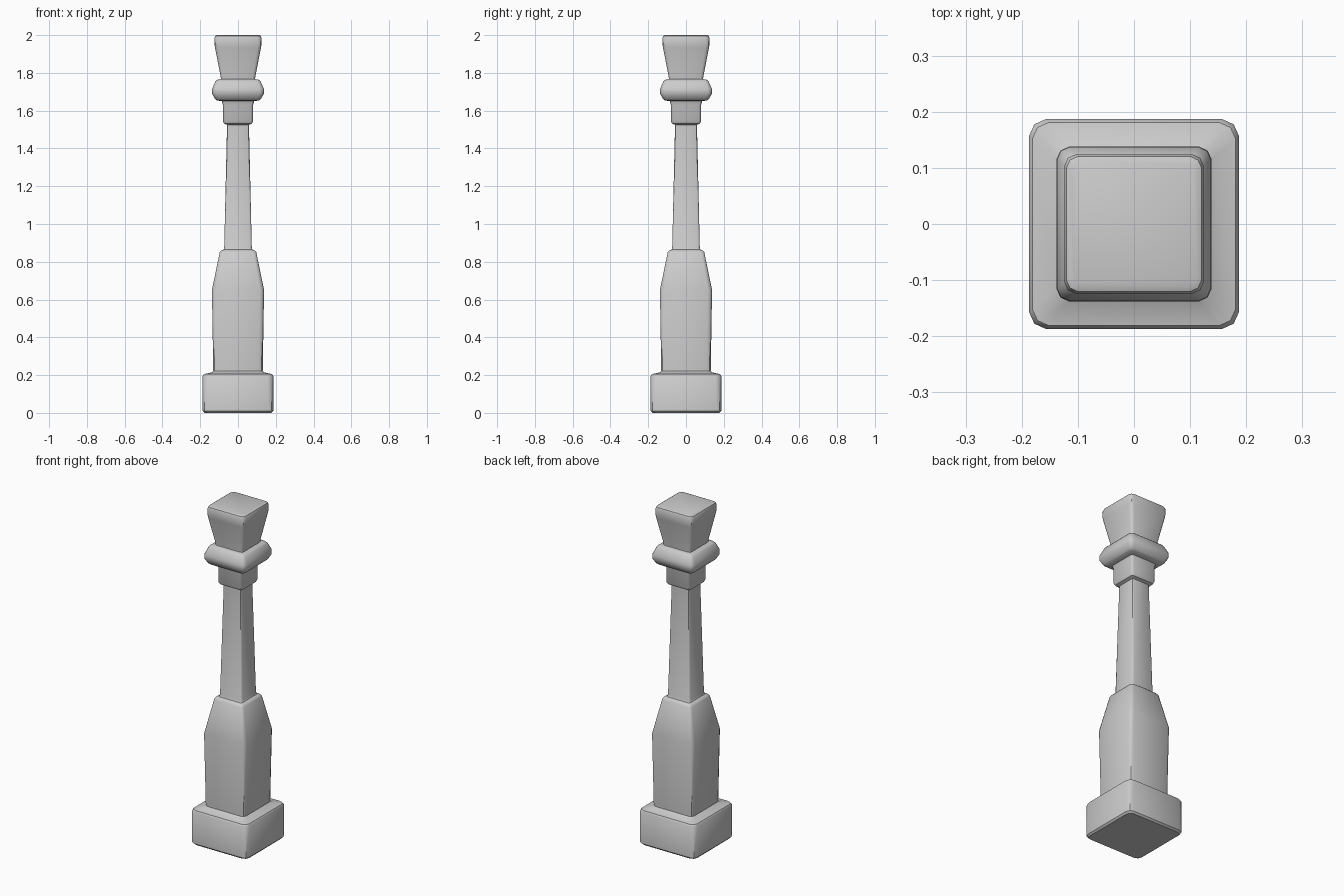
import bpy, bmesh

if "Cube" in bpy.data.objects:
    bpy.data.objects.remove(bpy.data.objects["Cube"])

# Half-width and height of each square ring, bottom to top
PROFILE = [
    # plinth
    (0.178, 0.0), (0.187, 0.01), (0.187, 0.195), (0.181, 0.205), (0.138, 0.215),
    # pedestal block and its tapered shoulder
    (0.131, 0.222), (0.138, 0.65), (0.097, 0.85), (0.091, 0.858), (0.077, 0.864),
    # slender shaft
    (0.073, 0.875), (0.058, 1.525),
    # collar
    (0.074, 1.532), (0.080, 1.545), (0.080, 1.63), (0.086, 1.65),
    # bulging ring
    (0.113, 1.655), (0.122, 1.662), (0.137, 1.69), (0.137, 1.715),
    (0.120, 1.755), (0.112, 1.763), (0.091, 1.767),
    # flared cap
    (0.091, 1.775), (0.122, 1.935), (0.124, 1.95), (0.124, 1.985),
    (0.120, 1.996), (0.112, 2.0),
]

# Corner of the chamfered square section, repeated by quarter turns
CORNER = [(1, 0.84), (0.95, 0.95), (0.84, 1)]


def section(half):
    pts = []
    corner = CORNER
    for _ in range(4):
        pts += [(x * half, y * half) for x, y in corner]
        corner = [(-y, x) for x, y in corner]
    return pts


def loft(name, profile):
    bm = bmesh.new()
    rings = [[bm.verts.new((x, y, z)) for x, y in section(h)] for h, z in profile]
    n = len(rings[0])
    for lo, hi in zip(rings, rings[1:]):
        for i in range(n):
            j = (i + 1) % n
            bm.faces.new((lo[i], lo[j], hi[j], hi[i]))
    bm.faces.new(rings[0][::-1])
    bm.faces.new(rings[-1])
    mesh = bpy.data.meshes.new(name)
    bm.to_mesh(mesh)
    bm.free()
    obj = bpy.data.objects.new(name, mesh)
    bpy.context.collection.objects.link(obj)
    return obj


# One continuous turned post
post = loft("baluster_post", PROFILE)
bpy.context.view_layer.objects.active = post
post.select_set(True)
bpy.ops.object.shade_smooth_by_angle(angle=0.7)
